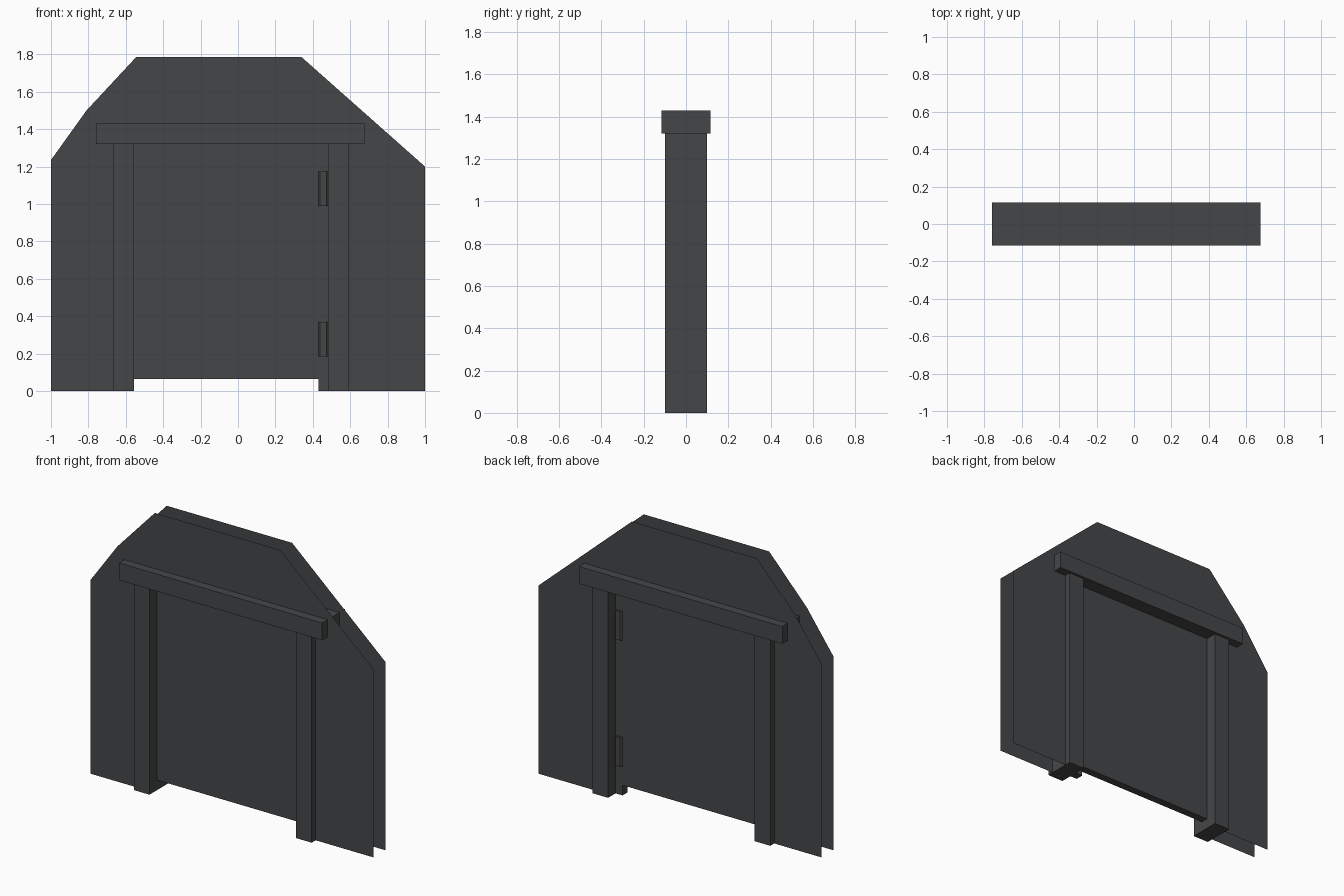
import bpy, bmesh

if "Cube" in bpy.data.objects:
    bpy.data.objects.remove(bpy.data.objects["Cube"])

grey = bpy.data.materials.new("dark_grey")
grey.diffuse_color = (0.06, 0.062, 0.065, 1)
grey.use_nodes = True
grey.node_tree.nodes["Principled BSDF"].inputs["Base Color"].default_value = grey.diffuse_color


def finish(name, bm):
    mesh = bpy.data.meshes.new(name)
    bm.to_mesh(mesh)
    bm.free()
    mesh.materials.append(grey)
    obj = bpy.data.objects.new(name, mesh)
    bpy.context.collection.objects.link(obj)
    return obj


def prism(name, outline, z0, z1):
    """Closed vertical prism from a counter-clockwise xy outline."""
    bm = bmesh.new()
    face = bm.faces.new([bm.verts.new((x, y, z0)) for x, y in outline])
    top = bmesh.ops.extrude_face_region(bm, geom=[face], use_keep_orig=True)
    for v in top["geom"]:
        if isinstance(v, bmesh.types.BMVert):
            v.co.z = z1
    bmesh.ops.recalc_face_normals(bm, faces=bm.faces)
    return finish(name, bm)


def box(name, x0, x1, depth, z0, z1):
    return prism(name, [(x0, -depth), (x1, -depth), (x1, depth), (x0, depth)], z0, z1)


# Wall: two open sheets, notched for the door frame
wall = [(-1, 0), (-0.665, 0), (-0.665, 1.32), (0.59, 1.32), (0.59, 0), (1, 0),
        (1, 1.2), (0.34, 1.785), (-0.545, 1.785), (-0.81, 1.5), (-1, 1.235)]
for name, y, outline in (("front_wall", -0.06, wall), ("back_wall", 0.06, wall[::-1])):
    bm = bmesh.new()
    bm.faces.new([bm.verts.new((x, y, z)) for x, z in outline])
    finish(name, bm)

# Door frame
box("left_post", -0.665, -0.555, 0.10, 0, 1.32)
box("right_post", 0.48, 0.59, 0.10, 0, 1.32)
box("lintel", -0.76, 0.675, 0.115, 1.32, 1.43)

# Door panel and the hinge jamb beside it
box("door_panel", -0.555, 0.43, 0.025, 0.065, 1.32)
box("hinge_jamb", 0.43, 0.48, 0.025, 0, 1.32)

# Hinges: chamfered barrels showing on both sides of the jamb
c, w, f, d = 0.456, 0.026, 0.017, 0.037
barrel = [(c - f, -d), (c + f, -d), (c + w, -d + 0.01), (c + w, d - 0.01),
          (c + f, d), (c - f, d), (c - w, d - 0.01), (c - w, -d + 0.01)]
for name, z in (("lower_hinge", 0.185), ("upper_hinge", 0.99)):
    prism(name, barrel, z, z + 0.185)
